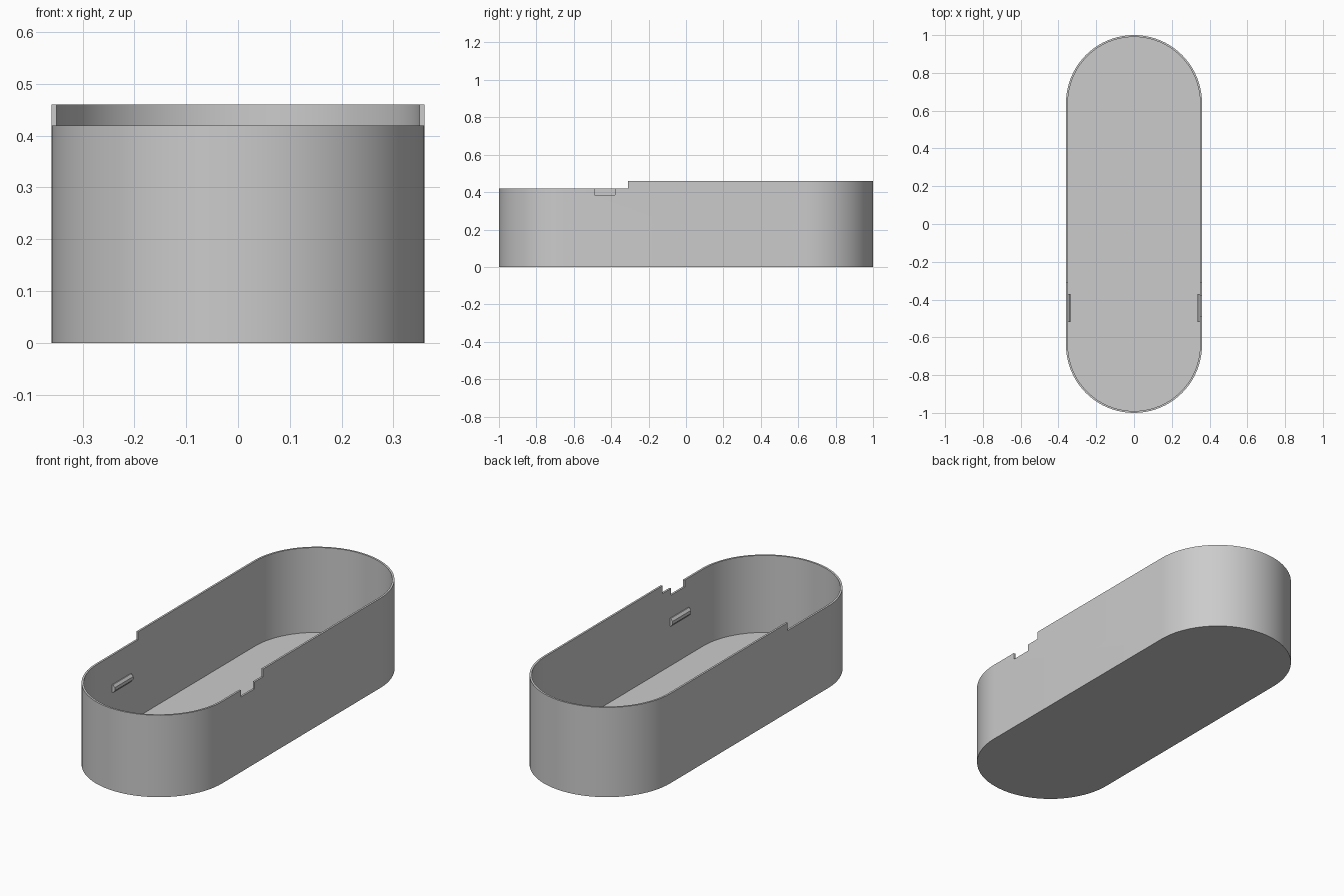
import bpy, bmesh
from math import pi, sin, cos, radians
from mathutils import Vector

cube = bpy.data.objects.get("Cube")
if cube:
    bpy.data.objects.remove(cube, do_unlink=True)

RADIUS, STRAIGHT, WALL, FLOOR = 0.36, 0.64, 0.01, 0.025
HIGH, LOW, STEP_Y = 0.46, 0.42, -0.31
ARC_STEPS = 40

grey = bpy.data.materials.new("plain grey")
grey.use_nodes = True
grey.diffuse_color = (0.6, 0.6, 0.6, 1)
grey.node_tree.nodes["Principled BSDF"].inputs["Base Color"].default_value = grey.diffuse_color


def prism(name, points, direction):
    """Extrude a closed outline into a solid."""
    bm = bmesh.new()
    base = bm.faces.new([bm.verts.new(p) for p in points])
    new = bmesh.ops.extrude_face_region(bm, geom=[base], use_keep_orig=True)["geom"]
    bmesh.ops.translate(bm, vec=Vector(direction),
                        verts=[v for v in new if isinstance(v, bmesh.types.BMVert)])
    bmesh.ops.recalc_face_normals(bm, faces=bm.faces)
    mesh = bpy.data.meshes.new(name)
    bm.to_mesh(mesh)
    bm.free()
    mesh.materials.append(grey)
    obj = bpy.data.objects.new(name, mesh)
    bpy.context.collection.objects.link(obj)
    return obj


def stadium(radius, z):
    """Outline with straight sides and half-round ends."""
    points = []
    for end in (1, -1):
        for i in range(ARC_STEPS + 1):
            a = pi * i / ARC_STEPS
            points.append((end * radius * cos(a), end * (STRAIGHT + radius * sin(a)), z))
    return points


def box(name, x0, x1, y0, y1, z0, z1):
    return prism(name, [(x0, y0, z0), (x1, y0, z0), (x1, y1, z0), (x0, y1, z0)],
                 (0, 0, z1 - z0))


def cut(target, cutter):
    cutter.hide_render = True
    mod = target.modifiers.new("cut", 'BOOLEAN')
    mod.operation, mod.solver, mod.object = 'DIFFERENCE', 'EXACT', cutter
    bpy.context.view_layer.objects.active = target
    bpy.ops.object.modifier_apply(modifier=mod.name)
    bpy.data.objects.remove(cutter, do_unlink=True)


# Thin-walled tray
tray = prism("tray", stadium(RADIUS, 0), (0, 0, HIGH))
cut(tray, prism("cavity", stadium(RADIUS - WALL, FLOOR), (0, 0, 1)))

# Lowered front rim, and a notch in the left wall
cut(tray, box("rim_cutter", -1, 1, -2, STEP_Y, LOW, 1))
cut(tray, box("notch_cutter", 0.3, 0.5, -0.49, -0.38, 0.385, 0.6))

bpy.ops.object.select_all(action='DESELECT')
tray.select_set(True)
bpy.context.view_layer.objects.active = tray
bpy.ops.object.shade_smooth_by_angle(angle=radians(30))

# Small snap ridges inside both long walls
for side, name in ((1, "left_ridge"), (-1, "right_ridge")):
    profile = [(0.353, 0.23), (0.345, 0.23), (0.335, 0.242),
               (0.335, 0.258), (0.345, 0.27), (0.353, 0.27)]
    prism(name, [(side * x, -0.52, z) for x, z in profile], (0, 0.15, 0))
